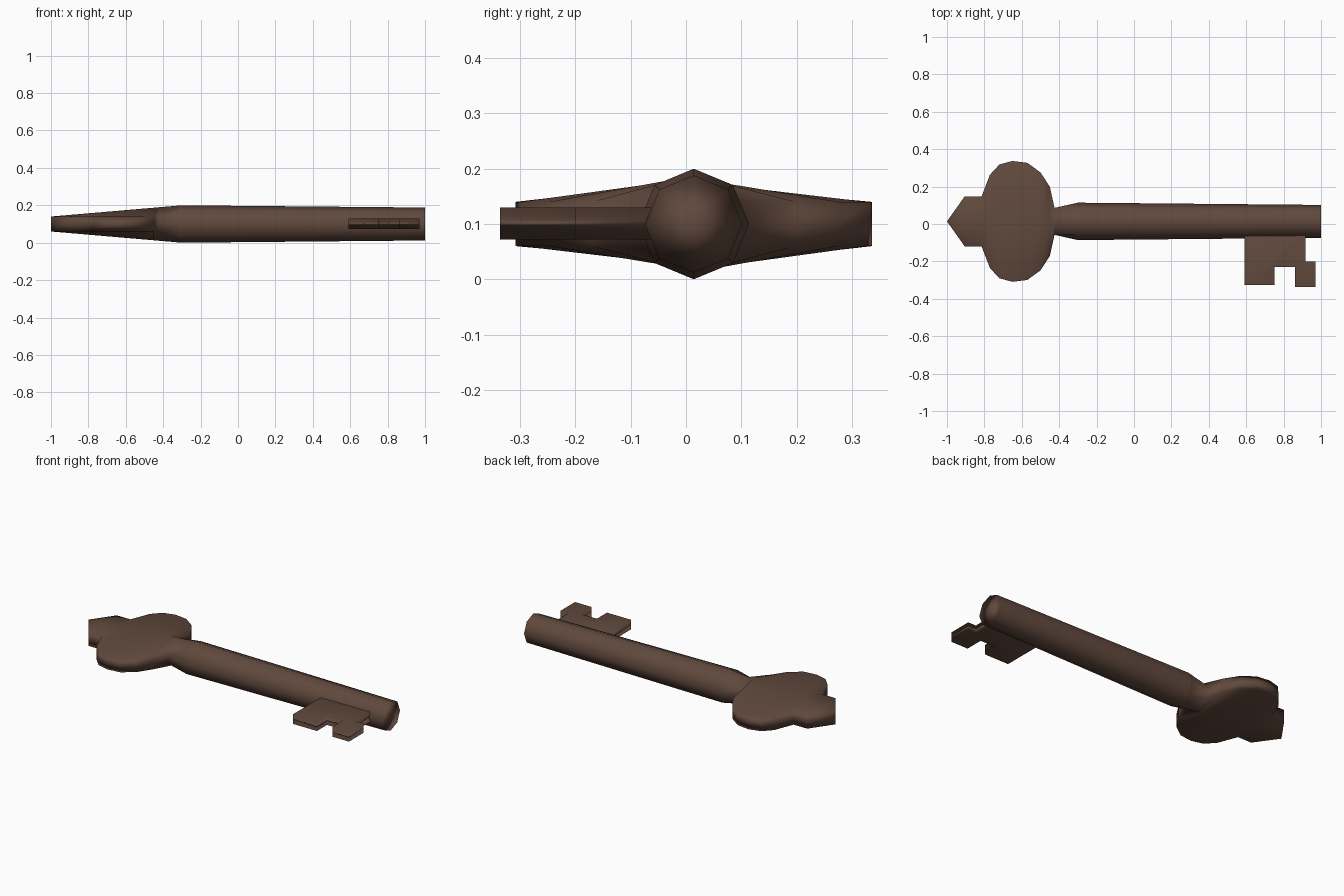
import bpy, bmesh, math

cube = bpy.data.objects.get("Cube")
if cube:
    bpy.data.objects.remove(cube, do_unlink=True)

AXIS_Y, MID_Z = 0.014, 0.1      # centre line of the shaft
RIM = 0.04                      # half thickness of the bow's rim
COLLAR_X, COLLAR_R = -0.3, 0.1  # where the neck meets the shaft

brown = bpy.data.materials.new("dark_brown")
brown.use_nodes = True
colour = (0.118, 0.066, 0.046, 1)
brown.diffuse_color = colour
brown.node_tree.nodes["Principled BSDF"].inputs["Base Color"].default_value = colour


def finish(name, bm):
    """Turn a bmesh into a smooth object whose large faces lead the shading."""
    bmesh.ops.remove_doubles(bm, verts=bm.verts, dist=0.0005)
    bmesh.ops.recalc_face_normals(bm, faces=bm.faces)
    mesh = bpy.data.meshes.new(name)
    bm.to_mesh(mesh)
    bm.free()
    mesh.materials.append(brown)
    mesh.polygons.foreach_set("use_smooth", [True] * len(mesh.polygons))
    obj = bpy.data.objects.new(name, mesh)
    bpy.context.collection.objects.link(obj)
    obj.modifiers.new("weighted_normals", "WEIGHTED_NORMAL").mode = 'FACE_AREA'
    return obj


def octagon(x, radius):
    return [(x, AXIS_Y + radius * math.sin(i * math.pi / 4),
             MID_Z + radius * math.cos(i * math.pi / 4)) for i in range(8)]


def bow_slice(x, half_width):
    """Eight points: a ridge above and below, and an upright rim each side."""
    ridge = RIM + (COLLAR_R - RIM) * (x + 1) / (COLLAR_X + 1)
    w = half_width
    offsets = [(0, ridge), (w, RIM), (w, 0), (w, -RIM),
               (0, -ridge), (-w, -RIM), (-w, 0), (-w, RIM)]
    return [(x, AXIS_Y + y, MID_Z + z) for y, z in offsets]


def loft(rings):
    bm = bmesh.new()
    rows = [[bm.verts.new(p) for p in ring] for ring in rings]
    for a, b in zip(rows, rows[1:]):
        for i in range(8):
            j = (i + 1) % 8
            bm.faces.new((a[i], a[j], b[j], b[i]))
    return bm, rows


# Bow: pointed tip, shoulders, round lobes and neck
outline = [(-1, 0), (-0.905, 0.134), (-0.815, 0.134), (-0.77, 0.25),
           (-0.72, 0.304), (-0.65, 0.323), (-0.57, 0.313), (-0.5, 0.262),
           (-0.45, 0.185), (-0.425, 0.072)]
bow_mesh, _ = loft([bow_slice(x, w) for x, w in outline]
                   + [octagon(COLLAR_X, COLLAR_R)])
bmesh.ops.dissolve_degenerate(bow_mesh, dist=0.0005, edges=bow_mesh.edges)
finish("bow", bow_mesh)

# Shaft: slightly tapered octagonal rod with a fanned end cap
shaft_mesh, rows = loft([octagon(COLLAR_X, COLLAR_R), octagon(1, 0.088)])
cap = shaft_mesh.faces.new(rows[-1])
bmesh.ops.poke(shaft_mesh, faces=[cap])
finish("shaft", shaft_mesh)

# Bit: notched plate below the end of the shaft
profile = [(0.592, -0.03), (0.592, -0.325), (0.75, -0.325), (0.75, -0.23),
           (0.86, -0.23), (0.86, -0.337), (0.97, -0.337), (0.97, -0.2),
           (0.918, -0.2), (0.918, -0.03)]
bit_mesh = bmesh.new()
plate = bit_mesh.faces.new([bit_mesh.verts.new((x, y, 0.072)) for x, y in profile])
raised = bmesh.ops.extrude_face_region(bit_mesh, geom=[plate], use_keep_orig=True)
top_verts = [g for g in raised["geom"] if isinstance(g, bmesh.types.BMVert)]
bmesh.ops.translate(bit_mesh, verts=top_verts, vec=(0, 0, 0.058))
bit = finish("bit", bit_mesh)
